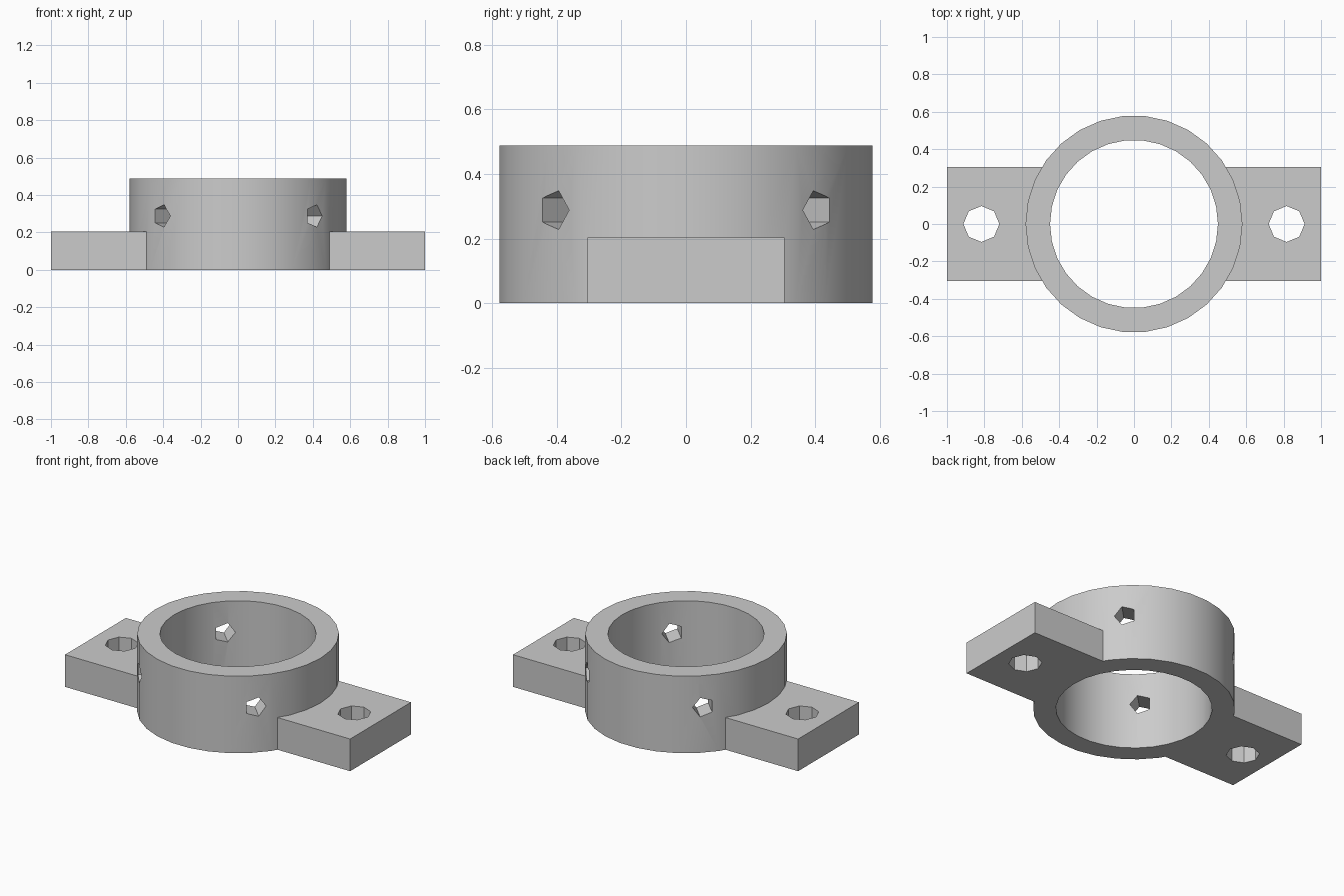
import bpy
import math

cube = bpy.data.objects.get("Cube")
if cube:
    bpy.data.objects.remove(cube, do_unlink=True)

# Sizes
OUTER, INNER, HEIGHT = 0.58, 0.449, 0.488
TAB_HALF, TAB_HEIGHT = 0.305, 0.204
BOLT_X, BOLT_R = 0.816, 0.096
PIN_Z, PIN_R = 0.288, 0.063

grey = bpy.data.materials.new("plain grey")
grey.use_nodes = True
grey.diffuse_color = (0.6, 0.6, 0.6, 1)
grey.node_tree.nodes["Principled BSDF"].inputs["Base Color"].default_value = (0.6, 0.6, 0.6, 1)


def cylinder(name, sides, radius, depth, location, rotation=(0, 0, 0)):
    # The primitive's first vertex is on +y; turn it to +x
    bpy.ops.mesh.primitive_cylinder_add(vertices=sides, radius=radius, depth=depth)
    obj = bpy.context.object
    obj.rotation_euler.z = -math.pi / 2
    bpy.ops.object.transform_apply(rotation=True)
    obj.location = location
    obj.rotation_euler = rotation
    obj.name = name
    return obj


def combine(target, tool, operation):
    mod = target.modifiers.new(tool.name, "BOOLEAN")
    mod.object = tool
    mod.operation = operation
    mod.solver = "EXACT"
    bpy.context.view_layer.objects.active = target
    bpy.ops.object.modifier_apply(modifier=mod.name)
    bpy.data.objects.remove(tool, do_unlink=True)


# Ring body joined with the mounting bar
body = cylinder("ring_bracket", 30, OUTER, HEIGHT, (0, 0, HEIGHT / 2))
bpy.ops.mesh.primitive_cube_add(size=1, location=(0, 0, TAB_HEIGHT / 2))
bar = bpy.context.object
bar.name = "mounting_bar"
bar.scale = (2, 2 * TAB_HALF, TAB_HEIGHT)
combine(body, bar, "UNION")

# Central bore
combine(body, cylinder("bore", 30, INNER, 2, (0, 0, 0)), "DIFFERENCE")

# Bolt hole in each tab, and a pin hole across each diagonal of the ring
for side in (-1, 1):
    combine(body, cylinder("bolt_hole", 8, BOLT_R, 2, (side * BOLT_X, 0, 0)), "DIFFERENCE")
    pin = cylinder("pin_hole", 5, PIN_R, 2, (0, 0, PIN_Z),
                   (math.pi / 2, 0, side * math.pi / 4))
    combine(body, pin, "DIFFERENCE")

# Finish
body.data.materials.clear()
body.data.materials.append(grey)
for face in body.data.polygons:
    face.material_index = 0
bpy.ops.object.select_all(action="DESELECT")
body.select_set(True)
bpy.context.view_layer.objects.active = body
bpy.ops.object.shade_smooth_by_angle(angle=math.radians(30))
